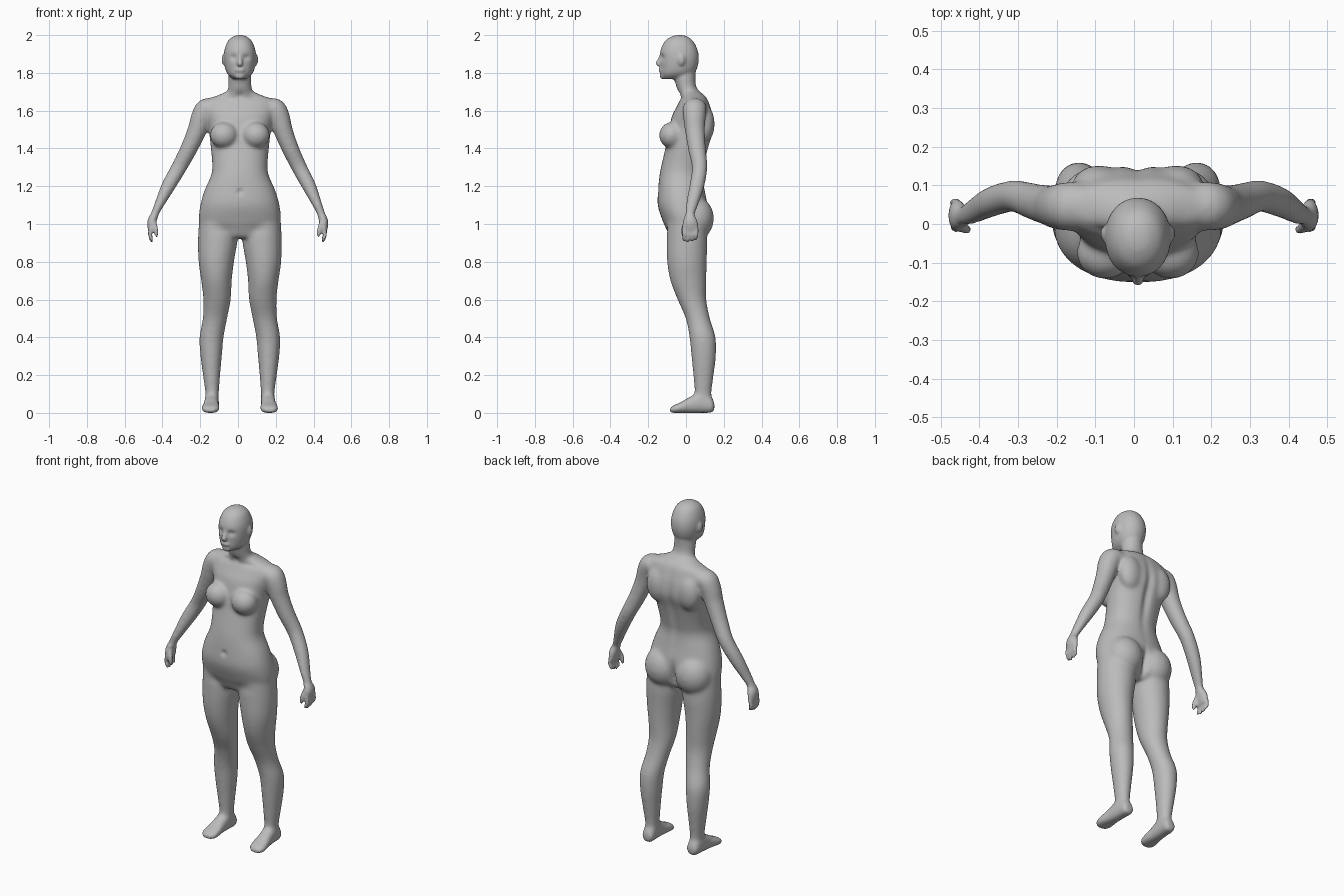
import bpy, bmesh, math
from mathutils import Vector, Matrix

cube = bpy.data.objects.get("Cube")
if cube:
    bpy.data.objects.remove(cube, do_unlink=True)

MID = 0.01                       # body centre line
X, Y, Z = Vector((1, 0, 0)), Vector((0, 1, 0)), Vector((0, 0, 1))
bm = bmesh.new()


def spline(rows, steps=5):
    """Catmull-Rom resampling of rows of numbers."""
    out = []
    for i in range(len(rows) - 1):
        a, b = rows[max(i - 1, 0)], rows[i]
        c, d = rows[i + 1], rows[min(i + 2, len(rows) - 1)]
        for s in range(steps):
            t = s / steps
            out.append([q + t / 2 * (r - p + t * (2*p - 5*q + 4*r - w + t * (3*q - p - 3*r + w)))
                        for p, q, r, w in zip(a, b, c, d)])
    return out + [list(rows[-1])]


def loft(rings, sides=32, power=2.0):
    """Skin rings given as (centre, half-axis u, half-axis v)."""
    loops = []
    for centre, u, v in rings:
        loop = []
        for k in range(sides):
            ang = math.tau * k / sides
            c, s = math.cos(ang), math.sin(ang)
            c = math.copysign(abs(c) ** (2 / power), c)
            s = math.copysign(abs(s) ** (2 / power), s)
            loop.append(bm.verts.new(centre + u * c + v * s))
        loops.append(loop)
    faces = [bm.faces.new(loops[0]), bm.faces.new(loops[-1])]
    for p, q in zip(loops, loops[1:]):
        for k in range(sides):
            n = (k + 1) % sides
            faces.append(bm.faces.new((p[k], p[n], q[n], q[k])))
    bmesh.ops.recalc_face_normals(bm, faces=faces)


def column(rows, power=2.0):
    """Level rings: height, centre x, half width, front y, back y."""
    loft([(Vector((x, (f + b) / 2, z)), X * w, Y * ((b - f) / 2))
          for z, x, w, f, b in spline(rows)], power=power)


def limb(rows, sides=20):
    """Rings square to a path: x, y, z, half width, half depth."""
    rows = spline(rows)
    pts = [Vector(r[:3]) for r in rows]
    rings = []
    for i, r in enumerate(rows):
        t = (pts[min(i + 1, len(pts) - 1)] - pts[max(i - 1, 0)]).normalized()
        v = (Y - t * t.dot(Y)).normalized()
        rings.append((pts[i], t.cross(v) * r[3], v * r[4]))
    loft(rings, sides)


def blob(centre, radii):
    bmesh.ops.create_uvsphere(bm, u_segments=32, v_segments=20, radius=1,
                              matrix=Matrix.LocRotScale(Vector(centre), None, Vector(radii)))


# Trunk
trunk = [(1.70, .075, -.03, .075), (1.68, .12, -.022, .1), (1.66, .172, -.03, .115),
         (1.62, .19, -.05, .13), (1.57, .18, -.075, .145), (1.5, .165, -.09, .15),
         (1.42, .156, -.105, .125), (1.32, .147, -.128, .1), (1.26, .152, -.14, .09),
         (1.18, .187, -.148, .1), (1.1, .21, -.15, .115), (1.02, .218, -.125, .115),
         (.96, .2, -.1, .1), (.925, .13, -.08, .07)]
column([(z, MID, w, f, b) for z, w, f, b in trunk], 2.25)

# Neck
column([(z, MID, w, f, b) for z, w, f, b in
        [(1.84, .056, -.07, .055), (1.77, .06, -.062, .05), (1.72, .063, -.05, .058),
         (1.68, .075, -.035, .09), (1.62, .09, -.03, .1)]])

# Head
head = [(2.0, .012, -.05, -.02), (1.992, .037, -.078, .008), (1.968, .064, -.112, .038),
        (1.92, .082, -.135, .062), (1.87, .085, -.137, .068), (1.82, .077, -.135, .057),
        (1.79, .062, -.134, .035), (1.768, .035, -.12, -.01)]
column([(z, MID, w, f, b) for z, w, f, b in head], 2.1)

# Nose, lips and chin
limb([(MID, -.132, 1.895, .008, .008), (MID, -.142, 1.87, .01, .01),
      (MID, -.147, 1.85, .016, .014), (MID, -.138, 1.838, .012, .008)])
blob((MID, -.134, 1.814), (.026, .012, .012))
blob((MID, -.118, 1.785), (.028, .022, .02))

for side in (-1, 1):
    # Ear, breast, shoulder blade and buttock
    blob((MID + side * .086, -.025, 1.87), (.011, .02, .03))
    blob((MID + side * .085, -.075, 1.47), (.074, .068, .07))
    blob((MID + side * .1, .1, 1.53), (.07, .052, .1))
    blob((MID + side * .1, .05, 1.03), (.105, .098, .115))

    # Leg
    leg = [(1.04, .115, .1, -.1, .1), (.92, .117, .105, -.103, .113), (.8, .125, .094, -.1, .11),
           (.7, .124, .081, -.083, .108), (.6, .121, .073, -.045, .108), (.5, .132, .065, -.002, .127),
           (.4, .15, .064, .018, .157), (.3, .152, .057, .028, .159), (.2, .15, .046, .038, .147),
           (.1, .147, .036, .045, .135), (.03, .148, .035, .04, .138)]
    column([(z, MID + side * x, w, f, b) for z, x, w, f, b in leg])

    # Foot, lofted from heel to toe
    foot = [(.15, .018, .02, .055), (.135, .034, .002, .085), (.08, .038, 0, .11),
            (.02, .04, 0, .085), (-.03, .046, 0, .056), (-.065, .043, 0, .04), (-.084, .024, .004, .026)]
    loft([(Vector((MID + side * (.153 - y * .05), y, (lo + hi) / 2)), X * w, Z * ((hi - lo) / 2))
          for y, w, lo, hi in spline(foot)], power=2.4)

    # Arm and palm; the pose leans slightly to one side at the shoulder
    def posed(rows):
        return [(side * x + .015 * (z - 1.05) / .6, y, z, a, b) for x, y, z, a, b in rows]
    limb(posed([(.13, .05, 1.6, .05, .06), (.18, .046, 1.61, .058, .064), (.207, .045, 1.56, .057, .06),
                (.226, .047, 1.5, .052, .054), (.268, .058, 1.4, .046, .048), (.318, .072, 1.3, .042, .042),
                (.373, .057, 1.2, .038, .04), (.42, .031, 1.1, .026, .033), (.442, .021, 1.05, .022, .027),
                (.455, .022, 1.01, .024, .04), (.457, .024, .97, .018, .042), (.455, .025, .955, .01, .036)]))

    # Fingers and thumb
    for k in range(4):
        y, drop = .056 - k * .022, (.012, .004, 0, .006)[k]
        limb(posed([(.458, y, .98, .012, .012), (.463, y, .945, .011, .0105),
                    (.455, y - .002, .915 + drop, .01, .0095), (.449, y - .002, .902 + drop, .005, .005)]), 12)
    limb(posed([(.447, .005, 1.015, .014, .014), (.435, -.012, .98, .013, .013),
                (.429, -.014, .945, .011, .011), (.429, -.012, .93, .005, .005)]), 12)

# Fuse the parts into one skin
mesh = bpy.data.meshes.new("body")
bm.to_mesh(mesh)
bm.free()
body = bpy.data.objects.new("body", mesh)
bpy.context.collection.objects.link(body)
fuse = body.modifiers.new("fuse", 'REMESH')
fuse.mode = 'VOXEL'
fuse.voxel_size = .007
skin = bpy.data.meshes.new_from_object(body.evaluated_get(bpy.context.evaluated_depsgraph_get()))
body.modifiers.clear()
body.data = skin

# Sculpt soft hollows: centre, radii, push
strokes = [((MID, .15, 1.42), (.022, .12, .17), (0, -.016, 0)),       # spine
           ((MID, .14, 1.0), (.016, .1, .07), (0, -.03, 0)),          # cleft
           ((MID, -.15, 1.17), (.014, .03, .014), (0, .012, 0)),      # navel
           ((MID, -.04, 1.68), (.022, .04, .02), (0, .01, 0))]        # throat
for side in (-1, 1):
    strokes += [((MID + side * .034, -.13, 1.882), (.02, .03, .013), (0, .012, 0)),   # eye socket
                ((MID + side * .09, -.04, 1.665), (.06, .04, .012), (0, .008, 0)),    # collarbone
                ((MID + side * .09, -.14, .97), (.07, .05, .025), (0, .006, 0))]      # groin

bm = bmesh.new()
bm.from_mesh(skin)
soft = [v for v in bm.verts if v.co.z < 1.76 and not (abs(v.co.x) > .4 and v.co.z < 1.04) and v.co.z > .05]
for _ in range(14):
    bmesh.ops.smooth_vert(bm, verts=soft, factor=.5, use_axis_x=True, use_axis_y=True, use_axis_z=True)
for v in bm.verts:
    p = v.co.copy()
    for centre, radii, push in strokes:
        d = sum(((a - b) / r) ** 2 for a, b, r in zip(p, centre, radii))
        v.co += Vector(push) * math.exp(-d)
for _ in range(3):
    bmesh.ops.smooth_vert(bm, verts=bm.verts[:], factor=.5, use_axis_x=True, use_axis_y=True, use_axis_z=True)
for v in bm.verts:
    v.co.z = max(v.co.z, 0)
for f in bm.faces:
    f.smooth = True
bm.to_mesh(skin)
bm.free()

# One plain grey
grey = bpy.data.materials.new("plain grey")
grey.use_nodes = True
grey.diffuse_color = (.5, .5, .5, 1)
grey.node_tree.nodes["Principled BSDF"].inputs["Base Color"].default_value = (.5, .5, .5, 1)
skin.materials.clear()
skin.materials.append(grey)
